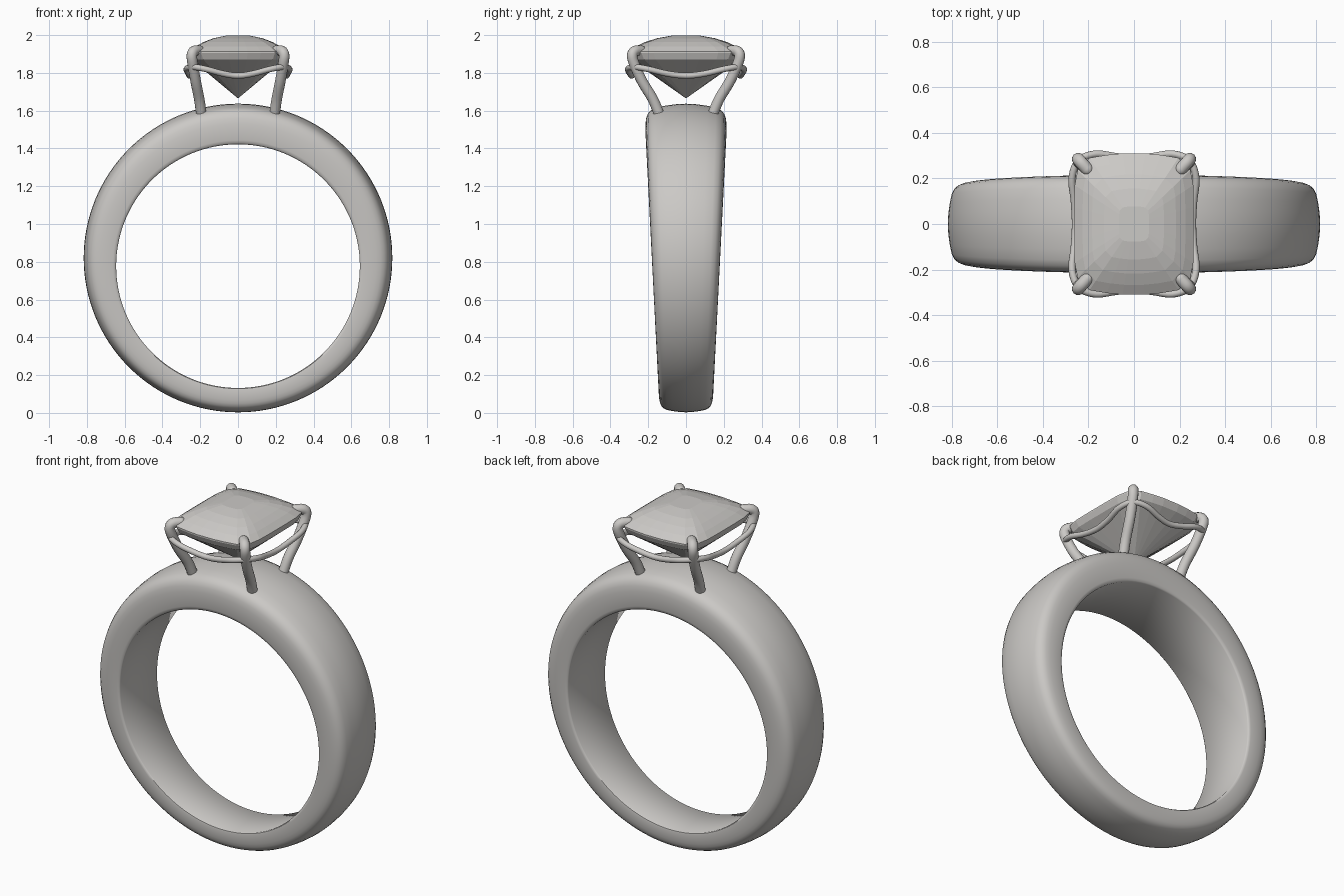
import bpy, bmesh, math
from mathutils import Vector

cube = bpy.data.objects.get("Cube")
if cube:
    bpy.data.objects.remove(cube, do_unlink=True)


def make_material(name, colour):
    mat = bpy.data.materials.new(name)
    mat.use_nodes = True
    mat.diffuse_color = colour
    bsdf = next(n for n in mat.node_tree.nodes if n.type == 'BSDF_PRINCIPLED')
    bsdf.inputs["Base Color"].default_value = colour
    return mat


GREY = make_material("warm_grey", (0.6, 0.585, 0.565, 1))


def finish(name, bm, smooth_angle=None):
    bmesh.ops.recalc_face_normals(bm, faces=bm.faces)
    mesh = bpy.data.meshes.new(name)
    bm.to_mesh(mesh)
    bm.free()
    mesh.materials.append(GREY)
    obj = bpy.data.objects.new(name, mesh)
    bpy.context.collection.objects.link(obj)
    if smooth_angle:
        bpy.ops.object.select_all(action='DESELECT')
        obj.select_set(True)
        bpy.context.view_layer.objects.active = obj
        bpy.ops.object.shade_smooth_by_angle(angle=math.radians(smooth_angle))
    return obj


def bridge(bm, a, b):
    n = len(a)
    for i in range(n):
        j = (i + 1) % n
        bm.faces.new((a[i], a[j], b[j], b[i]))


def spline(points, closed=False, steps=8):
    """Catmull-Rom samples through the control points."""
    pts = [Vector(p) for p in points]
    n = len(pts)
    pick = (lambda i: pts[i % n]) if closed else (lambda i: pts[max(0, min(n - 1, i))])
    out = []
    for i in range(n if closed else n - 1):
        a, b, c, d = (pick(i + k) for k in (-1, 0, 1, 2))
        for s in range(steps):
            t = s / steps
            out.append(0.5 * (2 * b + (c - a) * t + (2 * a - 5 * b + 4 * c - d) * t * t
                              + (3 * b - a - 3 * c + d) * t ** 3))
    return out if closed else out + [pts[-1]]


def tube(name, path, radius, closed=False, sides=14):
    """Round wire along a path, with a domed far end when open."""
    bm = bmesh.new()
    n = len(path)
    radii = [radius] * n
    if not closed:
        end = (path[-1] - path[-2]).normalized()
        base = path[-1].copy()
        for k in range(1, 6):
            a = math.radians(k * 17)
            path.append(base + end * radius * math.sin(a))
            radii.append(radius * math.cos(a))
        n = len(path)
    rings, side = [], None
    for i, p in enumerate(path):
        nxt = path[(i + 1) % n] if closed else path[min(i + 1, n - 1)]
        prv = path[i - 1] if closed or i else path[0]
        t = (nxt - prv).normalized()
        side = side or t.cross(Vector((0, 0, 1))).cross(t)
        side = (side - t * side.dot(t)).normalized()
        other = t.cross(side)
        angles = [math.tau * k / sides for k in range(sides)]
        rings.append([bm.verts.new(p + radii[i] * (side * math.cos(a) + other * math.sin(a)))
                      for a in angles])
    for a, b in zip(rings, rings[1:]):
        bridge(bm, a, b)
    if closed:
        bridge(bm, rings[-1], rings[0])
    else:
        bm.faces.new(rings[0])
        bm.faces.new(rings[-1])
    return finish(name, bm, 60)


# Band: offset inner and outer circles, wider towards the top
# half section as (width fraction, depth fraction from inside to outside)
HALF = [(0.95, 0), (0.985, 0.03), (1, 0.1), (1, 0.35), (0.99, 0.5), (0.965, 0.64),
        (0.92, 0.75), (0.84, 0.84), (0.72, 0.9), (0.5, 0.95), (0.25, 0.985)]
SECTION = HALF + [(0, 1)] + [(-w, t) for w, t in reversed(HALF)]
bm = bmesh.new()
rings = []
for i in range(128):
    a = math.tau * i / 128
    c, s = math.cos(a), math.sin(a)
    ring = []
    for w, t in SECTION:
        r = 0.645 + (0.817 - 0.645) * t
        z = 0.777 + (0.82 - 0.777) * t + r * s
        ring.append(bm.verts.new((r * c, w * (0.139 + 0.051 * z), z)))
    rings.append(ring)
for i in range(128):
    bridge(bm, rings[i - 1], rings[i])
finish("band", bm, 40)


# Gem: cushion-shaped rings, flat facets
def cushion(scale, z):
    quarter = [(0.262, 0.075), (0.26, 0.17), (0.248, 0.235), (0.195, 0.29),
               (0.12, 0.303), (0.05, 0.31)]
    half = quarter + [(-x, y) for x, y in reversed(quarter)]
    full = half + [(-x, -y) for x, y in half]
    return [(x * scale, y * scale, z) for x, y in full]


bm = bmesh.new()
layers = [(0.95, 1.872), (1, 1.905), (1, 1.913), (0.86, 1.94), (0.7, 1.963),
          (0.5, 1.983), (0.25, 1.997)]
rings = [[bm.verts.new(p) for p in cushion(s, z)] for s, z in layers]
for a, b in zip(rings, rings[1:]):
    bridge(bm, a, b)
bm.faces.new(rings[-1])
point = bm.verts.new((0, 0, 1.665))
for i in range(len(rings[0])):
    bm.faces.new((rings[0][i - 1], rings[0][i], point))
finish("gem", bm)

# Four claws hooked over the gem corners
CLAW = [(0.193, 0.14, 1.575), (0.205, 0.175, 1.66), (0.224, 0.232, 1.755),
        (0.24, 0.275, 1.85), (0.244, 0.284, 1.895), (0.232, 0.27, 1.916),
        (0.205, 0.24, 1.918)]
for sx, side in ((1, "left"), (-1, "right")):
    for sy, end in ((-1, "front"), (1, "back")):
        tube(f"claw_{end}_{side}", spline([(x * sx, y * sy, z) for x, y, z in CLAW]), 0.028)

# Wavy gallery wire joining the claws
QUARTER = [(0.257, 0, 1.785), (0.262, 0.1, 1.796), (0.272, 0.2, 1.82), (0.243, 0.277, 1.832),
           (0.17, 0.307, 1.82), (0.08, 0.296, 1.796), (0, 0.288, 1.785)]
half = QUARTER + [(-x, y, z) for x, y, z in reversed(QUARTER[:-1])]
loop = half + [(x, -y, z) for x, y, z in reversed(half[1:-1])]
tube("gallery_wire", spline(loop, closed=True, steps=5), 0.016, closed=True)
